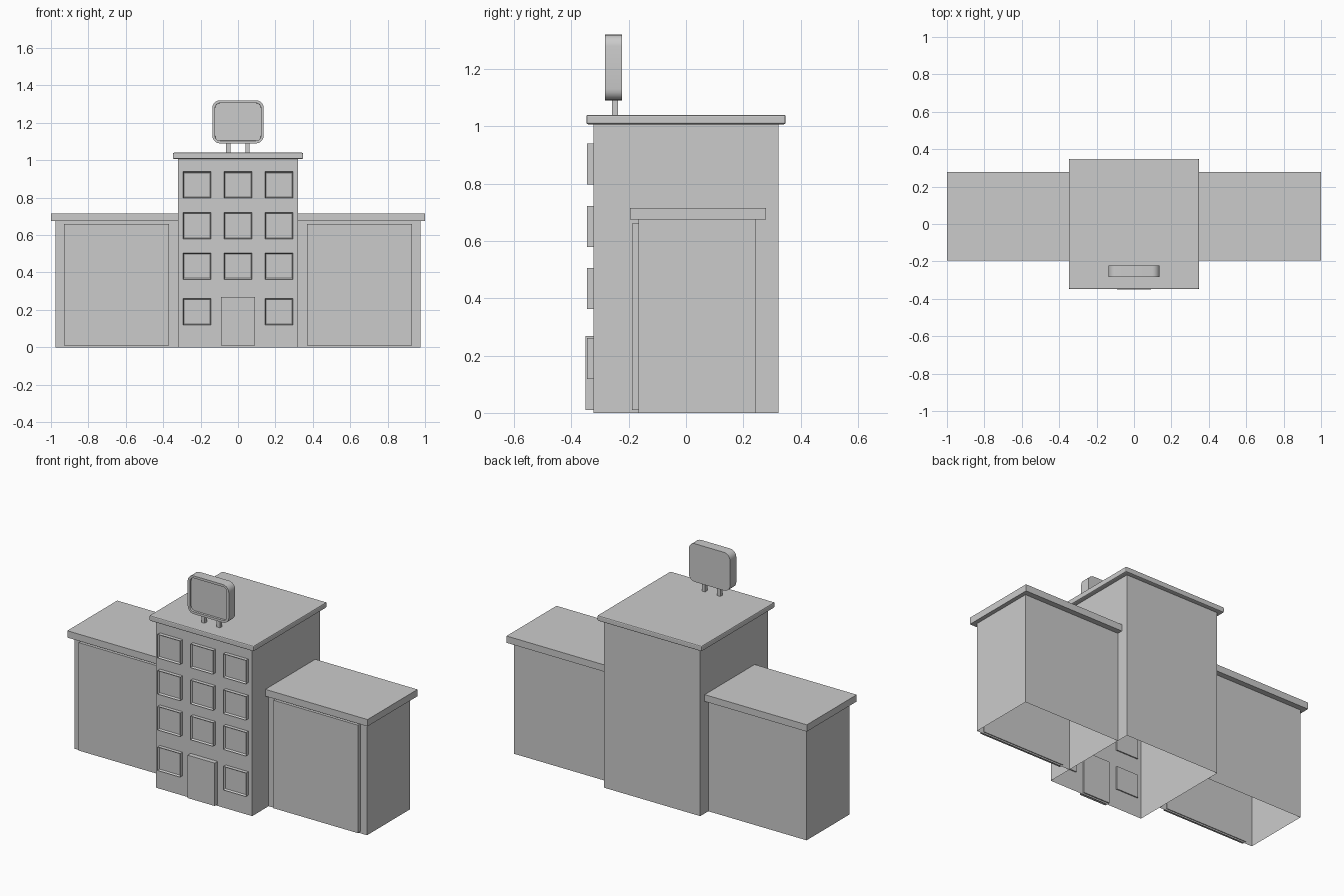
import bpy, bmesh, math

if "Cube" in bpy.data.objects:
    bpy.data.objects.remove(bpy.data.objects["Cube"])


def finish(name, bm, bevel=0):
    me = bpy.data.meshes.new(name)
    bm.to_mesh(me)
    bm.free()
    ob = bpy.data.objects.new(name, me)
    bpy.context.collection.objects.link(ob)
    if bevel:
        m = ob.modifiers.new("edge", 'BEVEL')
        m.width, m.segments = bevel, 2
    return ob


def box_bm(x, y, z):
    bm = bmesh.new()
    bmesh.ops.create_cube(bm, size=1)
    for v in bm.verts:
        v.co = [a[0] if c < 0 else a[1] for a, c in zip((x, y, z), v.co)]
    return bm


def box(name, x, y, z, drop=(), bevel=0):
    """Box between limits; drop lists outward directions left open."""
    bm = box_bm(x, y, z)
    bm.normal_update()
    gone = [f for f in bm.faces
            if any(sum(a * b for a, b in zip(f.normal, d)) > 0.9 for d in drop)]
    bmesh.ops.delete(bm, geom=gone, context='FACES')
    return finish(name, bm, bevel)


def panel(name, x, y, z, columns=1, border=0.0, rim=0.01, depth=0.01):
    """Box whose front is split into columns, each recessed within a rim."""
    bm = box_bm(x, y, z)
    bm.normal_update()
    front = [f for f in bm.faces if f.normal.y < -0.9]
    if border:
        bmesh.ops.inset_individual(bm, faces=front, thickness=border, depth=0)
    if columns > 1:
        edges = [e for e in front[0].edges
                 if abs(e.verts[0].co.z - e.verts[1].co.z) < 1e-5]
        bmesh.ops.subdivide_edges(bm, edges=edges, cuts=columns - 1,
                                  use_grid_fill=True)
        bm.normal_update()
        front = [f for f in bm.faces if f.normal.y < -0.9
                 and (x[0] + border - 1e-4 < min(v.co.x for v in f.verts))
                 and (max(v.co.x for v in f.verts) < x[1] - border + 1e-4)
                 and min(v.co.z for v in f.verts) > z[0] + border - 1e-4
                 and max(v.co.z for v in f.verts) < z[1] - border + 1e-4]
    bmesh.ops.inset_individual(bm, faces=front, thickness=rim, depth=-depth)
    return finish(name, bm)


DOWN = (0, 0, -1)

# Central tower and its roof slab
box("tower", (-.32, .32), (-.322, .322), (0, 1.01), [DOWN])
box("tower_roof", (-.348, .348), (-.348, .348), (1.007, 1.04), bevel=.006)

# Side wings, roofs and shuttered fronts
for side, s in (("left", -1), ("right", 1)):
    def span(a, b):
        return tuple(sorted((s * a, s * b)))
    box(side + "_wing", span(.32, .975), (-.165, .245), (0, .68),
        [DOWN, (-s, 0, 0)])
    box(side + "_wing_roof", span(.32, 1.0), (-.196, .279), (.674, .715))
    panel(side + "_wing_shutter", span(.369, .93), (-.189, -.16), (.01, .66),
          columns=6, border=.012, rim=.007, depth=.012)

# Windows; the doorway takes the middle of the ground floor
for row, z in enumerate((.19, .434, .65, .868)):
    for col, x in enumerate((-.219, 0, .219)):
        if row or col != 1:
            panel(f"window_{row}_{col}", (x - .075, x + .075), (-.345, -.315),
                  (z - .071, z + .071), rim=.009, depth=.01)

# Double door
panel("double_door", (-.09, .09), (-.35, -.315), (.01, .268),
      columns=2, border=.007, rim=.008, depth=.012)

# Rooftop sign: rounded board with recessed front
bm = bmesh.new()
hx, hz, r, cz, seg = .137, .115, .04, 1.205, 5
ring = []
for q, (sx, sz) in enumerate(((1, 1), (-1, 1), (-1, -1), (1, -1))):
    for i in range(seg + 1):
        a = math.pi / 2 * (q + i / seg)
        ring.append(bm.verts.new((sx * (hx - r) + r * math.cos(a), -.283,
                                  cz + sz * (hz - r) + r * math.sin(a))))
front = bm.faces.new(ring)
back = bmesh.ops.extrude_face_region(bm, geom=[front], use_keep_orig=True)
bmesh.ops.translate(bm, vec=(0, .06, 0),
                    verts=[g for g in back["geom"]
                           if isinstance(g, bmesh.types.BMVert)])
bmesh.ops.recalc_face_normals(bm, faces=bm.faces)
front = [f for f in bm.faces if f.normal.y < -.9]
bmesh.ops.inset_individual(bm, faces=front, thickness=.014, depth=0)
bmesh.ops.inset_individual(bm, faces=front, thickness=.001, depth=-.012)
sign = finish("sign_board", bm)
bpy.context.view_layer.objects.active = sign
sign.select_set(True)
bpy.ops.object.shade_smooth_by_angle(angle=math.radians(30))

# Sign posts
for name, x in (("left_sign_post", -.052), ("right_sign_post", .05)):
    box(name, (x - .011, x + .011), (-.259, -.237), (1.035, 1.095))
